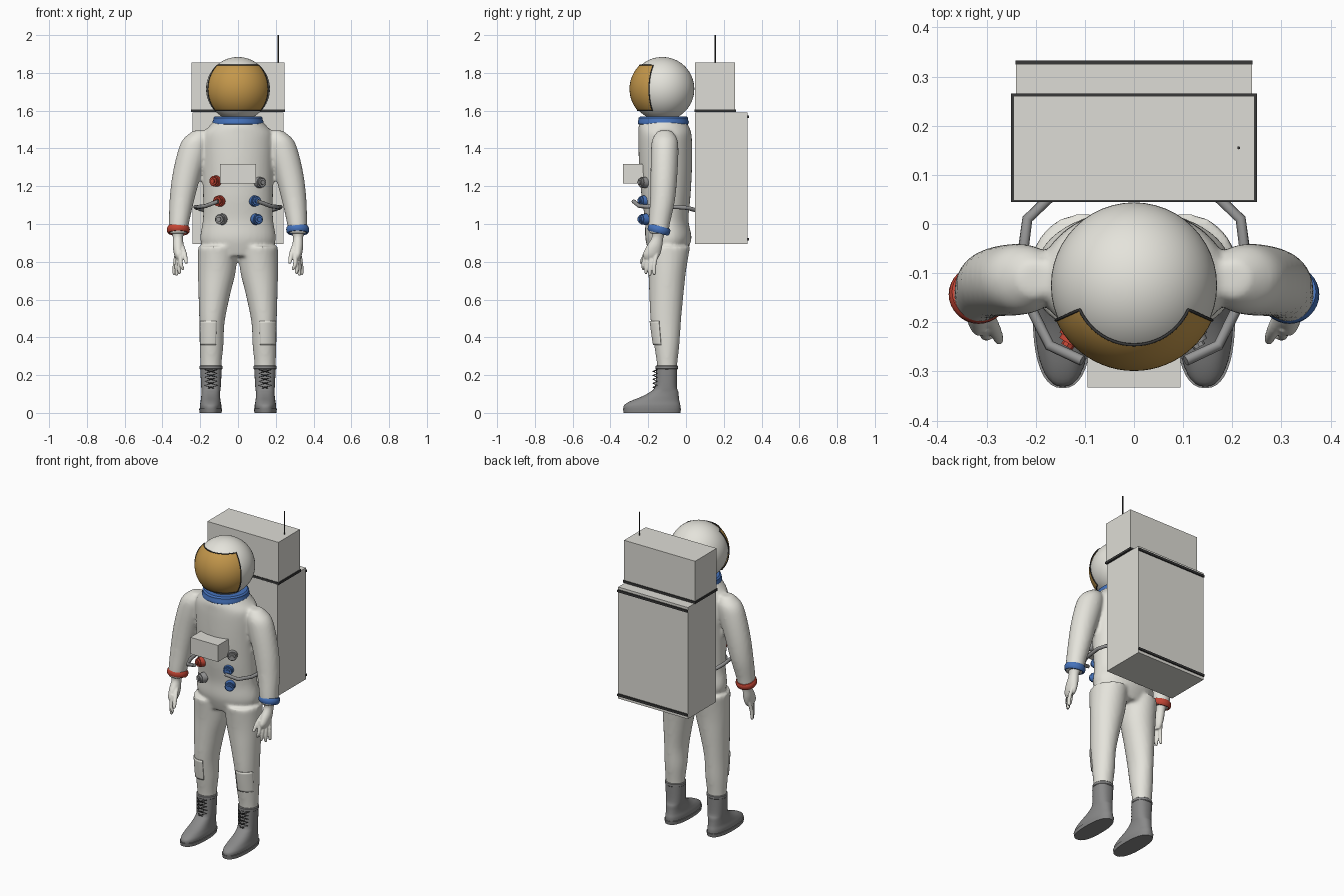
import bpy, bmesh
from math import sin, cos, radians, pi
from mathutils import Matrix, Vector

cube = bpy.data.objects.get("Cube")
if cube:
    bpy.data.objects.remove(cube, do_unlink=True)


def material(name, r, g, b):
    m = bpy.data.materials.new(name)
    m.use_nodes = True
    m.diffuse_color = (r, g, b, 1)
    m.node_tree.nodes["Principled BSDF"].inputs["Base Color"].default_value = (r, g, b, 1)
    return m


WHITE = material("suit white", .78, .77, .71)
PACK = material("pack off white", .73, .72, .67)
GOLD = material("visor gold", .55, .31, .07)
RED = material("red", .55, .06, .035)
BLUE = material("blue", .06, .17, .5)
BOOT = material("boot grey", .25, .25, .25)
METAL = material("hose grey", .3, .3, .3)
DARK = material("dark trim", .04, .04, .04)
SIDES = ((1, "left"), (-1, "right"))


def finish(bm, name, mat, smooth=True):
    bmesh.ops.recalc_face_normals(bm, faces=bm.faces)
    mesh = bpy.data.meshes.new(name)
    bm.to_mesh(mesh)
    bm.free()
    mesh.materials.append(mat)
    ob = bpy.data.objects.new(name, mesh)
    bpy.context.collection.objects.link(ob)
    if smooth:
        bpy.ops.object.select_all(action='DESELECT')
        ob.select_set(True)
        bpy.context.view_layer.objects.active = ob
        bpy.ops.object.shade_smooth_by_angle(angle=radians(40))
    return ob


def refine(rows, steps):
    """Smoothly interpolate cross-sections."""
    out = []
    for i in range(len(rows) - 1):
        a, b, c, d = (rows[max(0, min(len(rows) - 1, i + k))] for k in (-1, 0, 1, 2))
        for s in range(steps):
            t = s / steps
            out.append([q + .5 * t * (r - p + t * (2*p - 5*q + 4*r - w + t * (3*(q - r) + w - p)))
                        for p, q, r, w in zip(a, b, c, d)])
    return out + [rows[-1]]


def loft(bm, rows, side=1, steps=4, power=2, n=40, arc=None):
    """Skin level oval sections given as (z, centre x, centre y, radius x, radius y)."""
    lo, hi = arc or (0, 360)
    count = n + 1 if arc else n
    bend = lambda v: (abs(v) ** (2 / power)) * (1 if v > 0 else -1)
    rings = []
    for z, cx, cy, rx, ry in refine(rows, steps):
        angles = [radians(lo + (hi - lo) * k / n) for k in range(count)]
        rings.append([bm.verts.new((side * (cx + rx * bend(cos(a))), cy + ry * bend(sin(a)), z))
                      for a in angles])
    for a, b in zip(rings, rings[1:]):
        for k in range(n):
            j = (k + 1) % count
            bm.faces.new((a[k], a[j], b[j], b[k]))
    if not arc:
        bm.faces.new(rings[0])
        bm.faces.new(rings[-1])


def fuse(ob, voxel, passes):
    """Blend overlapping volumes into one skin."""
    r = ob.modifiers.new("fuse", 'REMESH')
    r.mode, r.voxel_size, r.use_smooth_shade = 'VOXEL', voxel, True
    s = ob.modifiers.new("soften", 'SMOOTH')
    s.iterations = passes


def box(name, x, y, z, mat):
    bm = bmesh.new()
    bmesh.ops.create_cube(bm, size=1)
    for v in bm.verts:
        v.co = [lo + (hi - lo) * (c + .5) for c, (lo, hi) in zip(v.co, (x, y, z))]
    return finish(bm, name, mat, False)


def wire(name, points, radius, mat, cyclic=False):
    cu = bpy.data.curves.new(name, 'CURVE')
    cu.dimensions = '3D'
    cu.bevel_depth, cu.bevel_resolution, cu.use_fill_caps = radius, 2, True
    sp = cu.splines.new('POLY')
    sp.points.add(len(points) - 1)
    for p, co in zip(sp.points, points):
        p.co = (*co, 1)
    sp.use_cyclic_u = cyclic
    cu.materials.append(mat)
    ob = bpy.data.objects.new(name, cu)
    bpy.context.collection.objects.link(ob)


# Suit body: torso, arms and legs fused into one skin
torso = [(.83, 0, -.1, .17, .09), (.92, 0, -.093, .2, .122), (1.02, 0, -.102, .186, .115),
         (1.15, 0, -.106, .185, .13), (1.3, 0, -.108, .188, .14), (1.42, 0, -.11, .192, .142),
         (1.48, 0, -.112, .185, .14), (1.52, 0, -.118, .15, .132), (1.56, 0, -.12, .115, .112)]
leg = [(.2, .143, -.1, .054, .052), (.26, .143, -.1, .056, .054), (.36, .14, -.102, .063, .067),
       (.48, .138, -.107, .067, .08), (.62, .126, -.104, .083, .09), (.75, .112, -.1, .1, .1),
       (.88, .106, -.096, .105, .118)]
arm = [(.95, .317, -.145, .05, .053), (1, .313, -.142, .053, .057), (1.12, .298, -.125, .065, .066),
       (1.25, .274, -.117, .075, .071), (1.38, .24, -.113, .08, .073), (1.45, .22, -.112, .07, .066),
       (1.495, .2, -.112, .035, .035)]
bm = bmesh.new()
loft(bm, torso)
for s, _ in SIDES:
    loft(bm, leg, s)
    loft(bm, arm, s)
fuse(finish(bm, "suit_body", WHITE), .01, 6)

# Helmet, visor and neck ring
centre = Vector((0, -.125, 1.715))
bm = bmesh.new()
bmesh.ops.create_uvsphere(bm, u_segments=48, v_segments=32, radius=.169,
                          matrix=Matrix.Translation(centre))
finish(bm, "helmet", WHITE)


def on_helmet(az, lat, r=.174):
    a, b = radians(az), radians(lat)
    return centre + r * Vector((sin(a) * cos(b), -cos(a) * cos(b), sin(b)))


AZ, LOW, HIGH, N = 66, -41, 46, 24
bm = bmesh.new()
grid = [[bm.verts.new(on_helmet(AZ * (2 * i / N - 1), LOW + (HIGH - LOW) * j / N))
         for i in range(N + 1)] for j in range(N + 1)]
for j in range(N):
    for i in range(N):
        bm.faces.new((grid[j][i], grid[j][i + 1], grid[j + 1][i + 1], grid[j + 1][i]))
rim = [v.co.copy() for v in grid[0][:-1] + [row[-1] for row in grid[:-1]]
       + grid[-1][:0:-1] + [row[0] for row in grid[:0:-1]]]
finish(bm, "visor", GOLD)
wire("visor_rim", rim, .003, DARK, True)

bm = bmesh.new()
loft(bm, [(z, 0, -.12, r, r) for z, r in
          ((1.522, .122), (1.53, .134), (1.543, .135), (1.55, .131), (1.562, .131), (1.57, .122))], steps=1)
finish(bm, "neck_ring", BLUE)

# Life support pack with trim strips and aerial
box("pack_lower", (-.24, .24), (.048, .325), (.895, 1.59), PACK)
box("pack_upper", (-.245, .245), (.048, .26), (1.6, 1.855), PACK)
box("pack_seam", (-.25, .25), (.045, .265), (1.592, 1.606), DARK)
for z, place in ((1.568, "top"), (.92, "bottom")):
    box("pack_strip_" + place, (-.241, .241), (.324, .333), (z - .007, z + .007), DARK)
wire("aerial", [(.213, .155, 1.85), (.213, .155, 2)], .003, DARK)
box("chest_unit", (-.095, .095), (-.333, -.2), (1.215, 1.318), PACK)


# Hose connectors: flange plus a faceted knob, facing outward from the chest
def connector(name, x, z, mat):
    bm = bmesh.new()
    place = (Matrix.Translation((x, -.222, z))
             @ Matrix.Rotation(radians(260 * x), 4, 'Z') @ Matrix.Rotation(pi / 2, 4, 'X'))
    for r, depth, sides in ((.03, .03, 24), (.024, .05, 12), (.014, .065, 8)):
        bmesh.ops.create_cone(bm, cap_ends=True, segments=sides, radius1=r, radius2=r * .93,
                              depth=depth, matrix=place)
    finish(bm, name, mat)


connector("connector_red_upper", -.12, 1.227, RED)
connector("connector_red_lower", -.1, 1.122, RED)
connector("connector_grey_right", -.09, 1.025, METAL)
connector("connector_grey_left", .117, 1.22, METAL)
connector("connector_blue_upper", .09, 1.122, BLUE)
connector("connector_blue_lower", .1, 1.025, BLUE)

hose = [(.105, -.278, 1.12), (.172, -.247, 1.095), (.21, -.17, 1.09),
        (.225, -.05, 1.09), (.217, .01, 1.085), (.165, .06, 1.07)]
fingers = [(.338, -.168, .73), (.325, -.192, .725), (.31, -.212, .735), (.293, -.226, .755)]
palm = [(.97, .316, -.145, .04, .042), (.93, .318, -.15, .027, .031), (.88, .316, -.168, .029, .042),
        (.84, .315, -.182, .024, .046), (.815, .314, -.186, .015, .035)]
foot = [(.015, .145, -.18, .056, .15), (.04, .145, -.179, .057, .149), (.062, .145, -.165, .053, .13),
        (.085, .145, -.138, .05, .1), (.11, .144, -.116, .049, .076), (.14, .143, -.106, .052, .058),
        (.24, .143, -.102, .057, .055)]

for s, side in SIDES:
    # Hose
    wire(side + "_hose", [(s * x, y, z) for x, y, z in hose], .011, METAL)

    # Wrist ring, raised toward the front
    bm = bmesh.new()
    for k in range(32):
        for j in range(10):
            a, b = 2 * pi * k / 32, 2 * pi * j / 10
            r = .051 + .01 * cos(b)
            bm.verts.new((r * cos(a), r * sin(a), .02 * sin(b)))
    bm.verts.ensure_lookup_table()
    for k in range(32):
        for j in range(10):
            k2, j2 = (k + 1) % 32, (j + 1) % 10
            bm.faces.new([bm.verts[p * 10 + q] for p, q in ((k, j), (k2, j), (k2, j2), (k, j2))])
    bm.transform(Matrix.Translation((s * .316, -.143, .97)) @ Matrix.Rotation(radians(-15), 4, 'X'))
    finish(bm, side + "_wrist_ring", BLUE if s > 0 else RED)

    # Hand with four fingers and a thumb
    bm = bmesh.new()
    loft(bm, palm, s, n=24)
    for i, (x, y, z) in enumerate(fingers):
        bx, by = .322 - .006 * i, -.15 - .02 * i
        loft(bm, [(.86, bx, by, .011, .011), (.79, (bx + x) / 2 + .004, (by + y) / 2 - .008, .011, .011),
                  (z + .01, x, y, .009, .009), (z, x, y, .004, .004)], s, n=12)
    loft(bm, [(.9, .305, -.17, .014, .014), (.85, .285, -.21, .013, .013),
              (.8, .275, -.235, .01, .01), (.79, .275, -.237, .004, .004)], s, n=12)
    fuse(finish(bm, side + "_hand", WHITE), .004, 3)

    # Knee patch wrapping the front and outside of the shin
    bm = bmesh.new()
    loft(bm, [(.36, .14, -.103, .068, .072), (.42, .139, -.105, .07, .079),
              (.487, .138, -.108, .072, .085)], s, n=16, arc=(-110, -25))
    patch = finish(bm, side + "_knee_patch", WHITE)
    patch.modifiers.new("thickness", 'SOLIDIFY').thickness = .006

    # Boot, cuff and sole
    bm = bmesh.new()
    loft(bm, foot, s, power=2.3)
    finish(bm, side + "_boot", BOOT)
    bm = bmesh.new()
    loft(bm, [(z, .143, -.102, r, r - .001) for z, r in ((.23, .056), (.234, .06), (.248, .06), (.252, .056))],
         s, steps=1)
    finish(bm, side + "_boot_cuff", BOOT)
    bm = bmesh.new()
    loft(bm, [(0, .145, -.18, .058, .15), (.022, .145, -.18, .061, .154)], s, steps=1, power=2.4)
    finish(bm, side + "_sole", BOOT)

    # Criss-cross laces
    for flip in (1, -1):
        path = []
        for k in range(11):
            across = flip * (1, 0, -1, 0)[k % 4]
            path.append((s * .143 + .034 * across, -.152 - .022 * (across == 0), .125 + .0105 * k))
        wire(side + "_lace_" + ("a" if flip > 0 else "b"), path, .003, DARK)
